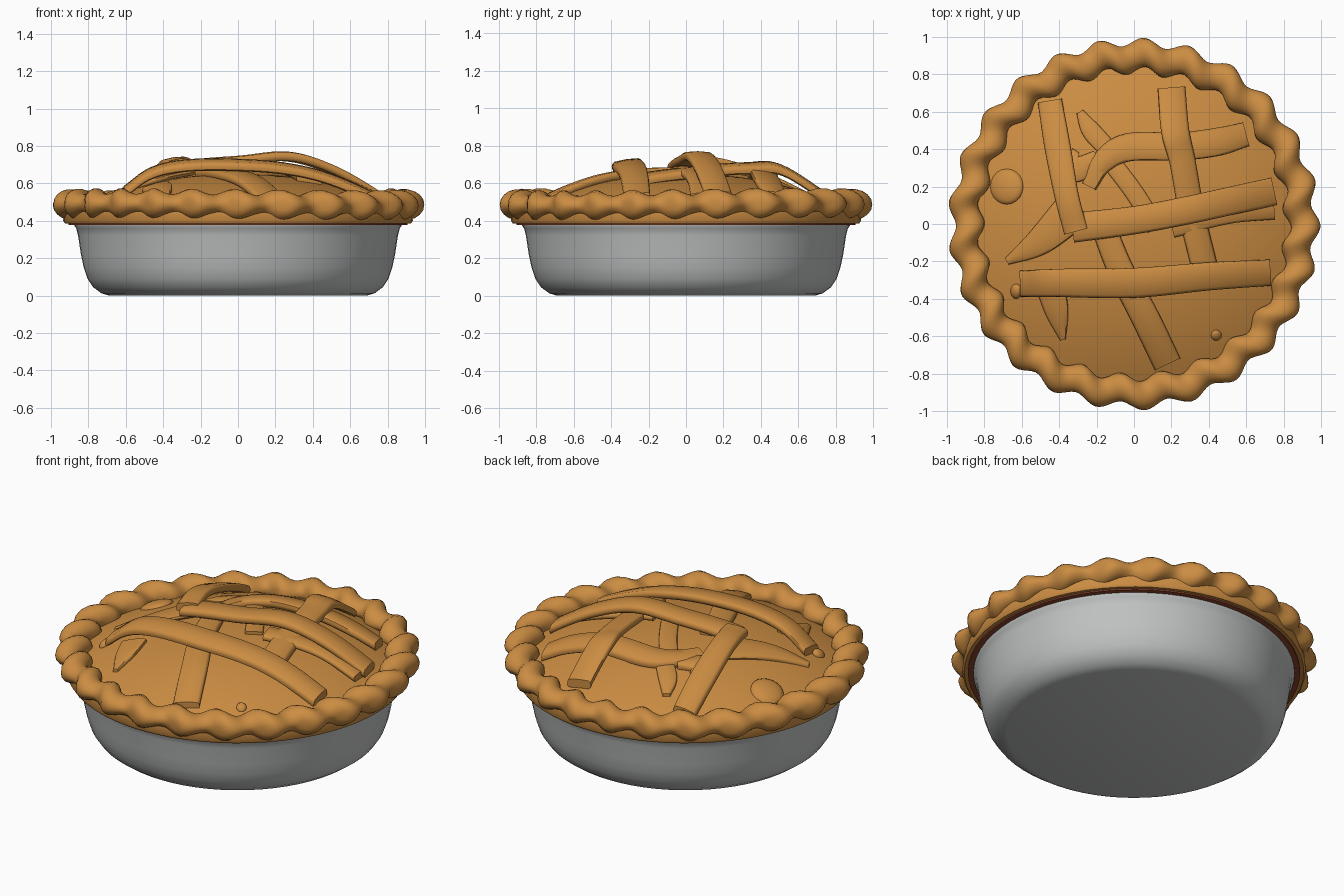
import bpy, bmesh, math
from mathutils import Vector

if "Cube" in bpy.data.objects:
    bpy.data.objects.remove(bpy.data.objects["Cube"])

def material(name, rgb):
    m = bpy.data.materials.new(name)
    m.diffuse_color = (*rgb, 1)
    m.use_nodes = True
    m.node_tree.nodes["Principled BSDF"].inputs["Base Color"].default_value = m.diffuse_color
    return m

CRUST = material("golden crust", (0.60, 0.265, 0.055))
METAL = material("tin grey", (0.53, 0.54, 0.54))
FILLING = material("red brown filling", (0.26, 0.06, 0.025))
TAU = 2 * math.pi

def finish(name, bm, mat, angle=50):
    bmesh.ops.recalc_face_normals(bm, faces=bm.faces)
    me = bpy.data.meshes.new(name)
    bm.to_mesh(me)
    bm.free()
    me.materials.append(mat)
    ob = bpy.data.objects.new(name, me)
    bpy.context.collection.objects.link(ob)
    bpy.ops.object.select_all(action='DESELECT')
    ob.select_set(True)
    bpy.context.view_layer.objects.active = ob
    bpy.ops.object.shade_smooth_by_angle(angle=math.radians(angle))
    return ob

def bridge(bm, rings, closed=False):
    pairs = list(zip(rings, rings[1:])) + ([(rings[-1], rings[0])] if closed else [])
    for a, b in pairs:
        n = len(a)
        for i in range(n):
            bm.faces.new((a[i], a[(i + 1) % n], b[(i + 1) % n], b[i]))

def lathe(name, profile, mat, n=64, closed=False, caps=(False, False)):
    bm = bmesh.new()
    rings = [[bm.verts.new((r * math.cos(TAU * i / n), r * math.sin(TAU * i / n), z))
              for i in range(n)] for r, z in profile]
    bridge(bm, rings, closed)
    if caps[0]:
        bm.faces.new(rings[0])
    if caps[1]:
        bm.faces.new(rings[-1])
    return finish(name, bm, mat)

def dome(x, y):
    q = min(1.0, math.hypot(x, y) / 0.87)
    return 0.455 + 0.195 * (1 - q ** 2.2)

# Tin pan with rounded foot
lathe("pie_pan", [(0.69, 0), (0.73, 0.012), (0.775, 0.045), (0.805, 0.09), (0.825, 0.15),
                  (0.84, 0.22), (0.855, 0.32), (0.865, 0.36), (0.875, 0.372), (0.875, 0.385)],
      METAL, caps=(True, True))

# Filling peeking out below the crust, and the crust ledge on the pan
lathe("filling_edge", [(0.86, 0.378), (0.905, 0.378), (0.905, 0.40), (0.86, 0.40)], FILLING, closed=True)
lathe("crust_ledge", [(0.84, 0.39), (0.925, 0.385), (0.935, 0.40), (0.93, 0.45), (0.84, 0.46)],
      CRUST, closed=True)

# Domed top crust
lathe("top_crust", [(r, dome(r, 0)) for r in [0.87 - 0.86 * i / 20 for i in range(21)]],
      CRUST, caps=(False, True))

# Crimped rim: a thick tube with twisted bulges
def crimped_rim(bumps=25, n=300, m=18):
    bm = bmesh.new()
    rings = []
    for i in range(n):
        t = TAU * i / n
        wobble = 0.35 * math.sin(3 * t + 1)
        wave = math.cos(bumps * t + wobble)
        ring = []
        for j in range(m):
            p = TAU * j / m
            twist = math.cos(bumps * t + wobble + 1.2 * p)if p <= math.pi else \
                math.cos(bumps * t + wobble + 1.2 * (TAU - p))
            r = 0.897 + 0.008 * wave + (0.077 + 0.015 * twist) * math.cos(p)
            z = 0.486 + 0.006 * math.sin(2 * t) + (0.067 + 0.016 * twist) * math.sin(p)
            ring.append(bm.verts.new((r * math.cos(t), r * math.sin(t), z)))
        rings.append(ring)
    bridge(bm, rings, True)
    finish("crimped_rim", bm, CRUST, 70)

crimped_rim()

def spline(pts, steps=8):
    pts = [Vector(p) for p in pts]
    pts = [2 * pts[0] - pts[1]] + pts + [2 * pts[-1] - pts[-2]]
    out = []
    for a, b, c, d in zip(pts, pts[1:], pts[2:], pts[3:]):
        for k in range(steps):
            t = k / steps
            out.append(0.5 * (2 * b + (c - a) * t + (2 * a - 5 * b + 4 * c - d) * t * t
                              + (3 * b - a - 3 * c + d) * t ** 3))
    return out + [pts[-2]]

# Lattice strip: points are (x, y, lift above dome, width)
SECTION = [(-1, 0), (-.95, .65), (-.8, 1), (0, 1.15), (.8, 1), (.95, .65),
           (1, 0), (.95, -.65), (.8, -1), (0, -1), (-.8, -1), (-.95, -.65)]

def strip(name, pts, thick=0.024):
    bm = bmesh.new()
    path = [Vector(list(p)) if len(p) == 4 else p for p in spline(pts)]
    rings = []
    for i, p in enumerate(path):
        d = path[min(i + 1, len(path) - 1)] - path[max(i - 1, 0)]
        side = Vector((d[1], -d[0])).normalized()
        ring = []
        for u, v in SECTION:
            x, y = p[0] + side.x * u * p[3] / 2, p[1] + side.y * u * p[3] / 2
            ring.append(bm.verts.new((x, y, dome(x, y) + p[2] + v * thick)))
        rings.append(ring)
    bridge(bm, rings)
    bm.faces.new(rings[0])
    bm.faces.new(rings[-1])
    finish(name, bm, CRUST, 45)

# Strips running left to right
strip("front_strip", [(-.61, -.32, .02, .14), (-.42, -.315, .085, .15), (0, -.315, .07, .16),
                      (.4, -.28, .055, .15), (.73, -.26, .02, .14)])
strip("middle_strip", [(-.33, -.02, .06, .16), (0, .02, .07, .15), (.27, .07, .108, .15),
                       (.5, .12, .085, .15), (.75, .175, .03, .15)])
strip("lower_middle_strip", [(.2, -.01, .03, .13), (.5, .06, .035, .12), (.75, .08, .02, .11)], 0.018)
strip("back_strip", [(-.24, .2, .0, .08), (-.17, .33, .015, .12), (-.03, .41, .03, .15),
                     (.25, .415, .05, .15), (.45, .44, .045, .15), (.6, .48, .025, .13)])
# Strips running front to back
strip("left_strip", [(-.45, .66, .02, .13), (-.41, .42, .055, .14), (-.36, .15, .09, .13),
                     (-.31, -.04, .075, .13)])
strip("right_strip", [(.2, .73, .03, .15), (.22, .5, .095, .15), (.26, .33, .07, .14),
                      (.31, .05, .03, .14), (.38, -.24, .015, .14)])
strip("front_centre_strip", [(-.17, .0, .01, .13), (-.07, -.25, .015, .14), (.06, -.5, .02, .15),
                             (.18, -.75, .01, .15)])
# Short broken pieces of dough
strip("left_diagonal_piece", [(-.68, -.2, .0, .04), (-.5, -.09, .012, .15), (-.3, .1, .02, .22)], 0.016)
strip("front_left_piece", [(-.44, -.36, .01, .15), (-.41, -.48, .008, .12), (-.38, -.62, .0, .03)], 0.016)
strip("back_left_piece", [(-.29, .6, .0, .04), (-.23, .5, .008, .1), (-.13, .39, .008, .1)], 0.016)
strip("inner_diagonal_piece", [(-.12, .33, .0, .1), (.0, .17, .005, .1), (.12, -.02, .005, .1)], 0.012)
strip("inner_left_piece", [(-.36, .32, .0, .18), (-.29, .3, .008, .14), (-.2, .37, .01, .05)], 0.02)

# Small dough lumps
def lump(name, x, y, sx, sy, sz):
    bm = bmesh.new()
    bmesh.ops.create_uvsphere(bm, u_segments=20, v_segments=10, radius=1)
    for v in bm.verts:
        px, py = x + v.co.x * sx, y + v.co.y * sy
        v.co = (px, py, dome(px, py) + v.co.z * sz)
    finish(name, bm, CRUST)

lump("left_lump", -.68, .2, .088, .095, .03)
lump("front_left_lump", -.63, -.36, .03, .04, .03)
lump("front_right_lump", .44, -.595, .028, .028, .02)
